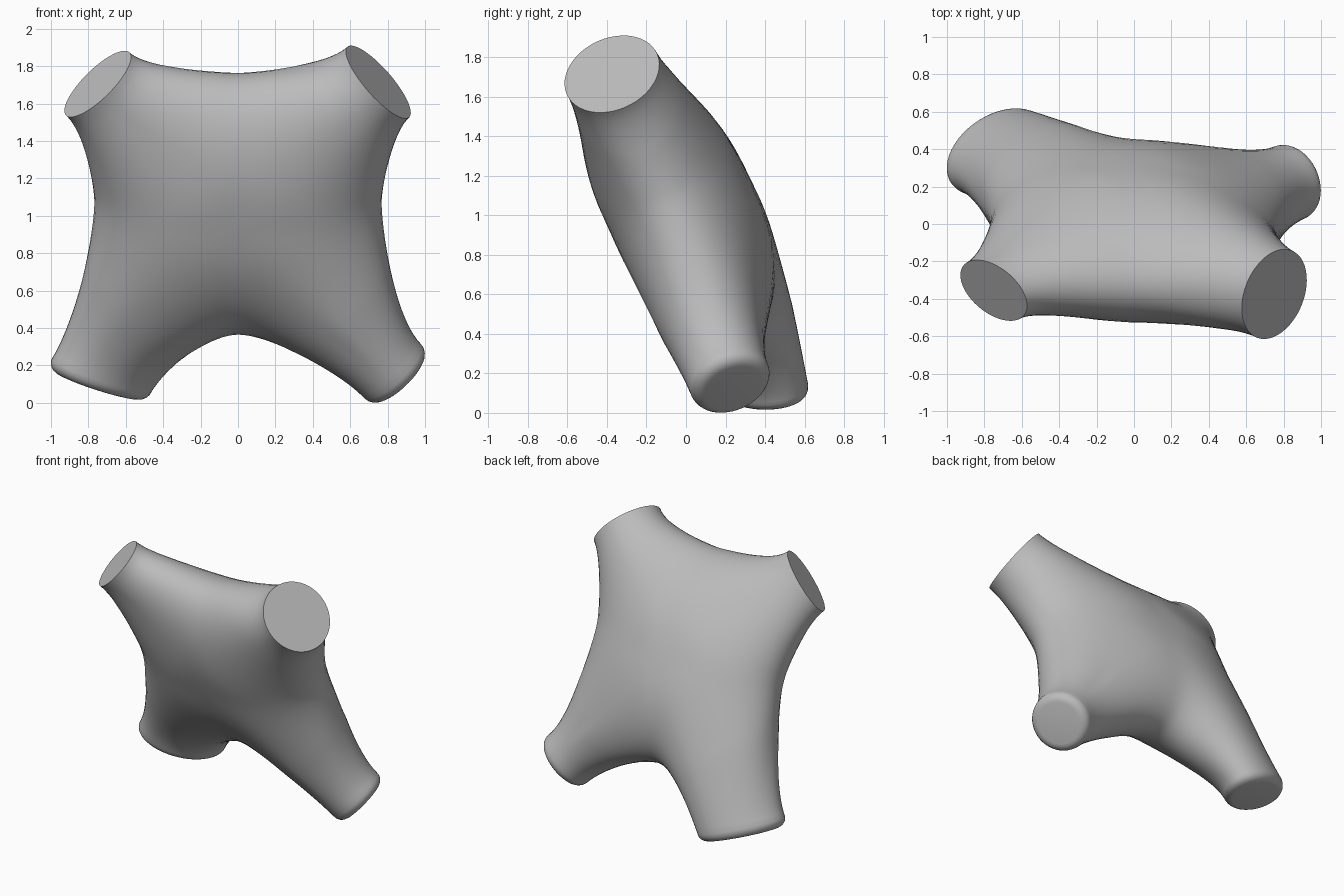
import bpy, bmesh, math
from mathutils import Vector

if "Cube" in bpy.data.objects:
    bpy.data.objects.remove(bpy.data.objects["Cube"])

AROUND, ALONG = 48, 20
CENTRE = Vector((0, -0.03, 1.065))
FRONT = Vector((0, -0.92, -0.39)).normalized()  # torso front direction
DEPTH = 0.405

# Saddle seams between neighbouring limbs: vector from the torso centre
SEAMS = {"top": Vector((0, -0.35, 0.69)), "bottom": Vector((0, 0.33, -0.69)),
         "right": Vector((0.775, -0.06, 0)), "left": Vector((-0.775, 0.03, 0))}
LEAN = Vector((0, -0.39, 0.92))
CROSS = {"top": LEAN, "bottom": -LEAN, "right": Vector((1, 0, 0)), "left": Vector((-1, 0, 0))}

# Limbs: side seam, vertical seam, end centre, two end half-axes, flow direction, rim rounding
LIMBS = [
    ("right", "top", (0.75, -0.375, 1.715), (-0.165, 0, 0.189), (0.055, 0.24, 0.048),
     (0.65, -0.36, 0.62), 0),
    ("left", "top", (-0.75, -0.355, 1.705), (0.168, -0.03, 0.17), (0.06, -0.16, -0.05),
     (-0.65, -0.38, 0.60), 0),
    ("right", "bottom", (0.827, 0.22, 0.169), (0.151, 0, 0.145), (0.043, -0.2, -0.045),
     (0.66, 0.28, -0.69), 0.06),
    ("left", "bottom", (-0.73, 0.385, 0.145), (0.268, 0.09, -0.085), (0, 0.215, 0.03),
     (-0.52, 0.16, -0.84), 0.06),
]


def seam_point(seam, cross, t):
    """Point on a half-ellipse seam and the direction a limb leaves it."""
    out = SEAMS[seam]
    p = CENTRE + FRONT * DEPTH * math.cos(t) + out * math.sin(t)
    tangent = (out * math.cos(t) - FRONT * DEPTH * math.sin(t)).normalized()
    return p, (cross + tangent * math.cos(t)).normalized()


def hermite(p, tp, q, tq, s):
    return (p * (2 * s**3 - 3 * s**2 + 1) + tp * (s**3 - 2 * s**2 + s)
            + q * (3 * s**2 - 2 * s**3) + tq * (s**3 - s**2))


def add_limb(bm, seam_a, seam_b, c, p_axis, q_axis, flow, rim):
    c, pa, qa, flow = Vector(c), Vector(p_axis), Vector(q_axis), Vector(flow).normalized()
    normal = pa.cross(qa).normalized()
    if normal.dot(flow) < 0:
        normal = -normal
    p_dir = pa.normalized()
    q_dir = (qa - p_dir * qa.dot(p_dir)).normalized()
    f = (FRONT - normal * FRONT.dot(normal)).normalized()
    s = normal.cross(f)
    if s.dot(CROSS[seam_a] - CROSS[seam_b]) < 0:
        s = -s

    def end_point(theta, scale=1.0, push=0.0):
        d = f * math.cos(theta) + s * math.sin(theta)
        return c + normal * push + (pa * d.dot(p_dir) + qa * d.dot(q_dir)) * scale

    rings = [[] for _ in range(ALONG + 1)]
    angles = [2 * math.pi * j / AROUND for j in range(AROUND)]
    for th in angles:
        if th <= math.pi:
            p, d = seam_point(seam_a, CROSS[seam_b], th)
        else:
            p, d = seam_point(seam_b, CROSS[seam_a], 2 * math.pi - th)
        e = end_point(th)
        m = (e - p).length
        for i in range(ALONG + 1):
            rings[i].append(hermite(p, d * m * 0.85, e, flow * m * 0.75, i / ALONG))
    # rounded rim on the lower ends
    if rim:
        r = (pa.length + qa.length) / 2
        for k in range(1, 6):
            a = k * math.pi / 10
            scale = 1 - rim / r * (1 - math.cos(a))
            rings.append([end_point(th, scale, rim * math.sin(a)) for th in angles])
    rows = [[bm.verts.new(v) for v in ring] for ring in rings]
    for lo, hi in zip(rows, rows[1:]):
        for j in range(AROUND):
            k = (j + 1) % AROUND
            bm.faces.new((lo[j], lo[k], hi[k], hi[j]))
    bm.faces.new(rows[-1])  # flat end


# Torso with four limb stubs, welded along the seams
bm = bmesh.new()
for limb in LIMBS:
    add_limb(bm, *limb)
bmesh.ops.remove_doubles(bm, verts=bm.verts, dist=0.0005)
bmesh.ops.recalc_face_normals(bm, faces=bm.faces)

# Relax the middle, fading outwards, so the limbs blend softly into the torso
reach = {v: (v.co - CENTRE).length for v in bm.verts}
for step in range(24):
    limit = 0.46 + 0.017 * step
    bmesh.ops.smooth_vert(bm, verts=[v for v in bm.verts if reach[v] < limit], factor=0.5,
                          use_axis_x=True, use_axis_y=True, use_axis_z=True)
mesh = bpy.data.meshes.new("torso")
bm.to_mesh(mesh)
bm.free()

torso = bpy.data.objects.new("torso", mesh)
bpy.context.collection.objects.link(torso)
grey = bpy.data.materials.new("plain_grey")
grey.diffuse_color = (0.5, 0.5, 0.5, 1)
grey.use_nodes = True
grey.node_tree.nodes["Principled BSDF"].inputs["Base Color"].default_value = grey.diffuse_color
mesh.materials.append(grey)

bpy.context.view_layer.objects.active = torso
torso.select_set(True)
bpy.ops.object.shade_smooth_by_angle(angle=math.radians(40))
